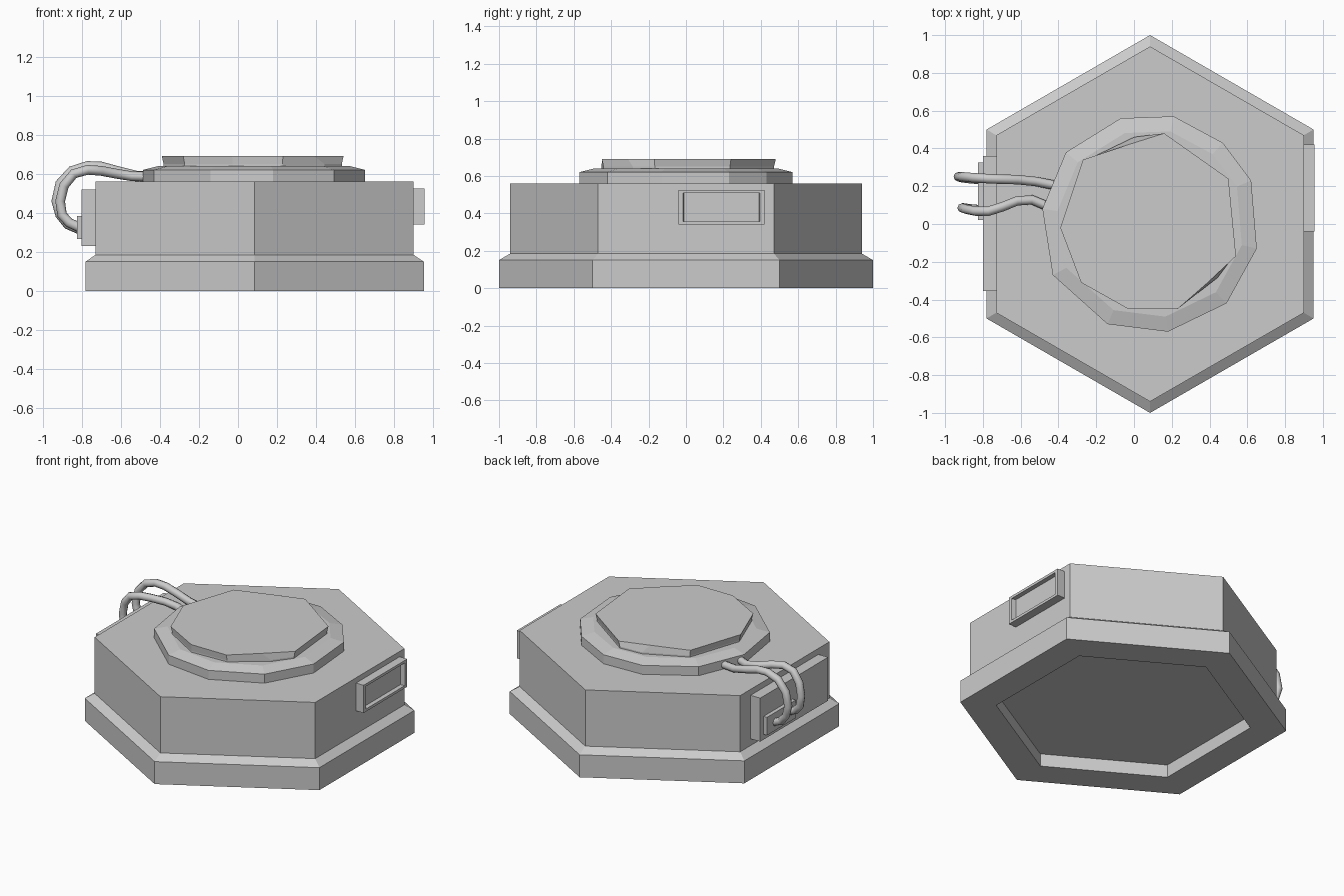
import bpy, bmesh, math
from mathutils import Vector

if "Cube" in bpy.data.objects:
    bpy.data.objects.remove(bpy.data.objects["Cube"])

CX = 0.085  # centre of the hexagonal body
grey = bpy.data.materials.new("plain grey")
grey.diffuse_color = (0.6, 0.6, 0.6, 1)
grey.use_nodes = True
grey.node_tree.nodes["Principled BSDF"].inputs["Base Color"].default_value = grey.diffuse_color


def loft(name, rings):
    """Skin a stack of equal-length rings of 3D points and cap both ends."""
    bm = bmesh.new()
    rows = [[bm.verts.new(p) for p in r] for r in rings]
    n = len(rows[0])
    for a, b in zip(rows, rows[1:]):
        for i in range(n):
            j = (i + 1) % n
            bm.faces.new((a[i], a[j], b[j], b[i]))
    bm.faces.new(rows[0][::-1])
    bm.faces.new(rows[-1])
    bmesh.ops.recalc_face_normals(bm, faces=bm.faces)
    me = bpy.data.meshes.new(name)
    bm.to_mesh(me)
    bm.free()
    me.materials.append(grey)
    ob = bpy.data.objects.new(name, me)
    bpy.context.collection.objects.link(ob)
    return ob


def hexagon(r, z):
    return [(CX + r * math.sin(math.radians(60 * i)), r * math.cos(math.radians(60 * i)), z)
            for i in range(6)]


def rect(x, y0, y1, z0, z1):
    return [(x, y0, z0), (x, y1, z0), (x, y1, z1), (x, y0, z1)]


def scaled(pts, s, z):
    return [(CX + (x - CX) * s, y * s, z) for x, y in pts]


# Hexagonal body with stepped plinth and recessed underside
loft("hex_body", [hexagon(0.78, 0.085), hexagon(0.78, 0), hexagon(1, 0), hexagon(1, 0.15),
                  hexagon(0.94, 0.185), hexagon(0.94, 0.56)])

# Irregular eleven-sided collar
collar = [(-.07, .56), (.21, .57), (.47, .43), (.62, .23), (.65, -.13), (.49, -.42),
          (.18, -.57), (-.14, -.53), (-.43, -.27), (-.485, .08), (-.36, .38)]
loft("collar", [scaled(collar, 1, 0.55), scaled(collar, 1, 0.62), scaled(collar, 0.86, 0.64)])

# Irregular cap with chipped sides
low = [(-.39, -.02), (-.27, .34), (0, .47), (.16, .48), (.50, .24),
       (.54, -.17), (.45, -.29), (.23, -.45), (-.03, -.46), (-.28, -.31)]
top = [(-.39, -.02), (-.27, .34), (-.03, .42), (.16, .48), (.50, .24),
       (.54, -.17), (.39, -.31), (.23, -.45), (-.03, -.45), (-.28, -.31)]
loft("cap", [scaled(low, 0.98, 0.625), scaled(low, 0.98, 0.65), scaled(top, 1, 0.69)])

# Framed panel on the right side
loft("right_panel", [rect(0.89, -.04, .42, .34, .525), rect(0.955, -.04, .42, .34, .525),
                     rect(0.955, -.015, .395, .357, .508), rect(0.925, -.01, .39, .357, .508)])

# Plate and socket on the left side
loft("left_plate", [rect(-.71, -.355, .36, .23, .52), rect(-.80, -.355, .36, .23, .52)])
loft("cable_socket", [rect(-.79, .02, .325, .265, .385), rect(-.825, .02, .325, .265, .385)])


# Looping cables from the collar to the socket
def cable(name, pts):
    cu = bpy.data.curves.new(name, 'CURVE')
    cu.dimensions = '3D'
    cu.bevel_depth = 0.025
    cu.bevel_resolution = 2
    cu.use_fill_caps = True
    sp = cu.splines.new('POLY')
    sp.points.add(len(pts) - 1)
    for p, co in zip(sp.points, pts):
        p.co = (*co, 1)
    sp.use_smooth = True
    cu.materials.append(grey)
    bpy.context.collection.objects.link(bpy.data.objects.new(name, cu))


cable("back_cable", [(-.42, .205, .585), (-.52, .225, .59), (-.62, .235, .615), (-.70, .237, .637),
                     (-.77, .24, .64), (-.85, .245, .615), (-.91, .25, .55), (-.93, .25, .46),
                     (-.91, .245, .39), (-.87, .24, .34), (-.81, .235, .315)])
cable("front_cable", [(-.45, .09, .585), (-.54, .128, .587), (-.62, .122, .60), (-.70, .09, .615),
                      (-.77, .068, .62), (-.84, .068, .60), (-.89, .078, .54), (-.91, .085, .46),
                      (-.90, .085, .39), (-.865, .08, .35), (-.81, .075, .325)])
